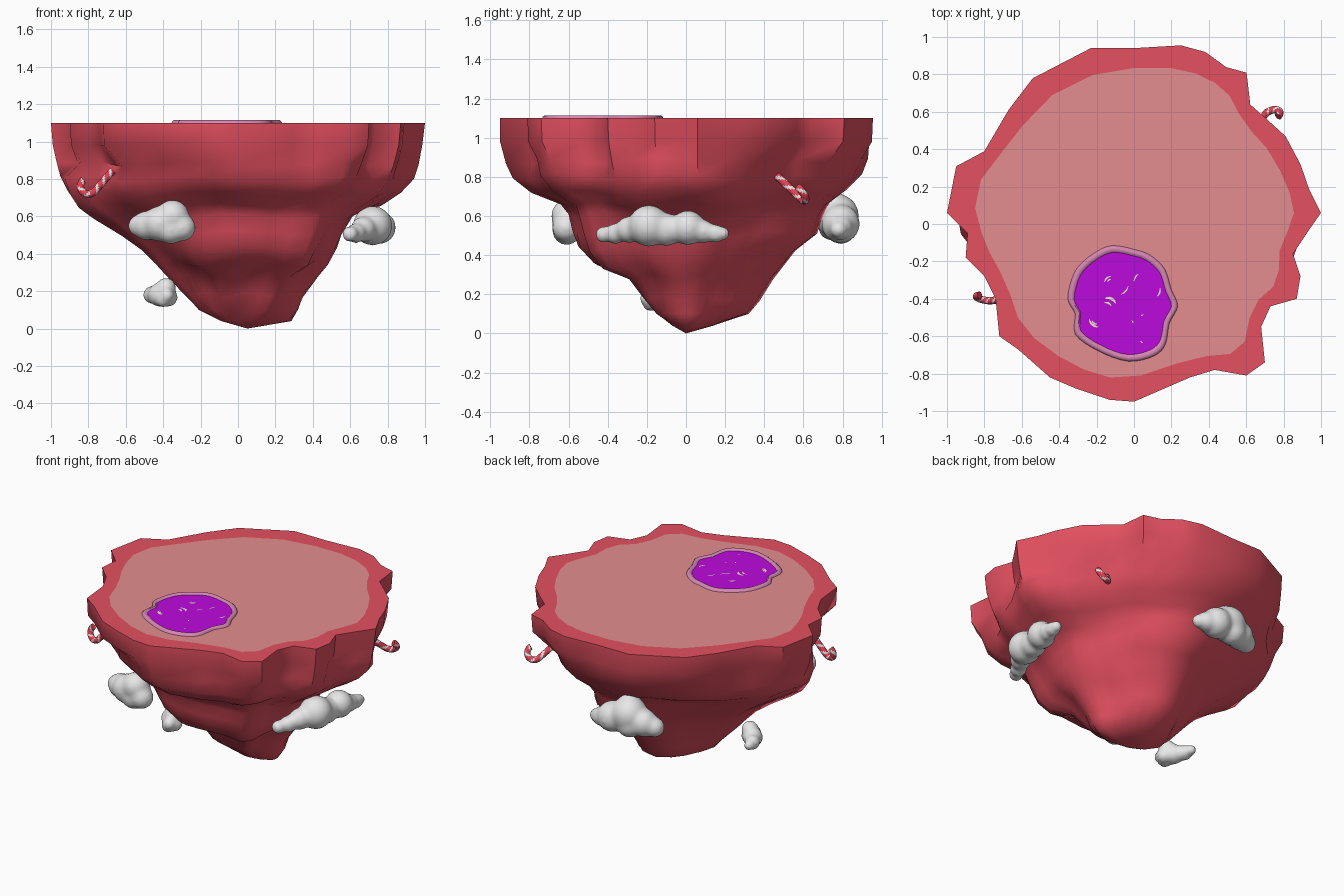
import bpy, bmesh, math, random
from mathutils import Vector

if "Cube" in bpy.data.objects:
    bpy.data.objects.remove(bpy.data.objects["Cube"])
random.seed(4)

def mat(name, rgb):
    m = bpy.data.materials.new(name)
    m.diffuse_color = (*rgb, 1)
    m.use_nodes = True
    m.node_tree.nodes["Principled BSDF"].inputs["Base Color"].default_value = m.diffuse_color
    return m

ROCK = mat("rock red", (0.78, 0.08, 0.117))
SOIL = mat("top pink", (0.78, 0.27, 0.275))
RIM = mat("pond rim mauve", (0.68, 0.24, 0.45))
POND = mat("pond purple", (0.5, 0.003, 0.72))
CREAM = mat("ripple cream", (0.85, 0.85, 0.6))
CLOUD = mat("cloud white", (0.82, 0.82, 0.82))
RED = mat("candy red", (0.75, 0.05, 0.09))
WHITE = mat("candy white", (0.85, 0.83, 0.8))

def finish(name, bm, mats, angle=None):
    bmesh.ops.recalc_face_normals(bm, faces=bm.faces)
    me = bpy.data.meshes.new(name)
    bm.to_mesh(me)
    bm.free()
    ob = bpy.data.objects.new(name, me)
    bpy.context.collection.objects.link(ob)
    for m in mats:
        me.materials.append(m)
    if angle:
        bpy.ops.object.select_all(action='DESELECT')
        ob.select_set(True)
        bpy.context.view_layer.objects.active = ob
        bpy.ops.object.shade_smooth_by_angle(angle=math.radians(angle))
    return ob

def bridge(bm, a, b, rule=lambda j: 0):
    n = len(a)
    for j in range(n):
        f = bm.faces.new((a[j], a[(j + 1) % n], b[(j + 1) % n], b[j]))
        f.material_index = rule(j)

def relax(pts, times):
    for _ in range(times):
        pts = [tuple(.25 * pts[j - 1][c] + .5 * pts[j][c] + .25 * pts[(j + 1) % len(pts)][c]
                     for c in (0, 1)) for j in range(len(pts))]
    return pts

# Floating island: jagged outline swept down by four side profiles
outline = [(-1, .06), (-.95, .31), (-.8, .39), (-.67, .61), (-.54, .78), (-.23, .94), (0, .94),
           (.25, .955), (.38, .92), (.49, .84), (.6, .81), (.62, .64), (.7, .57), (.81, .47),
           (.89, .32), (.935, .19), (1, .06), (.93, -.04), (.85, -.16), (.89, -.28), (.87, -.4),
           (.73, -.44), (.68, -.55), (.7, -.74), (.6, -.81), (.43, -.78), (.3, -.82), (0, -.95),
           (-.13, -.94), (-.31, -.88), (-.45, -.82), (-.62, -.67), (-.72, -.6), (-.74, -.4),
           (-.8, -.28), (-.9, -.18), (-.89, -.05)]
# height, then reach to the right, left, front, back
levels = [(1.1, 1, 1, .95, .955), (.98, .985, .99, .95, .95), (.88, .965, .97, .92, .93),
          (.8, .94, .95, .885, .9), (.72, .87, .91, .79, .82), (.655, .78, .85, .64, .73),
          (.6, .62, .77, .6, .7), (.51, .56, .62, .58, .67), (.43, .53, .51, .55, .56),
          (.345, .48, .43, .47, .49), (.29, .43, .385, .29, .445), (.18, .35, .28, .21, .375),
          (.1, .32, .21, .15, .32), (.04, .285, .09, .07, .14)]

def corner(x, y, z):
    # how far the rock pulls in or out between the four main directions
    if z > .9:
        return 0
    if x > 0:
        return (-.1 if z > .55 else -.06) if y > 0 else (-.03 if z > .6 else .08)
    return (-.06 if z > .7 else -.12) if y > 0 else (-.12 if z > .55 else -.08)

bm = bmesh.new()
prev = None
wob = [random.uniform(-1, 1) for _ in outline]
for k, (z, r, l, f, b) in enumerate(levels):
    pts = []
    amp = 0 if k < 3 else .03 * min(1, (1.1 - z) * 1.6)
    for j, (x, y) in enumerate(relax(outline, [0, 0, 0, 1, 1, 2, 2][min(k, 6)])):
        rr = x * x + y * y
        c2 = x * x / rr
        s = (r if x > 0 else l) * c2 + (f if y < 0 else b) / .95 * (1 - c2)
        s *= 1 + corner(x, y, z) * 2 * abs(x * y) / rr
        n = s * (1 + amp * (wob[j] + .4 * random.uniform(-1, 1)))
        pts.append((x * n, y * n))
    # Fit every ring exactly to its profile on all four sides
    hx, lx = max(p[0] for p in pts), min(p[0] for p in pts)
    hy, ly = max(p[1] for p in pts), min(p[1] for p in pts)
    ring = []
    for j, (x, y) in enumerate(pts):
        dz = 0 if k < 2 or z < .12 else .015 * math.sin(j * 1.1 + k * .4)
        ring.append(bm.verts.new((x * (r / hx if x > 0 else -l / lx),
                                  y * (b / hy if y > 0 else -f / ly), z + dz)))
    if prev:
        bridge(bm, prev, ring)
    else:
        top = ring
    prev = ring
tip = bm.verts.new((.05, 0, 0))
for j in range(len(prev)):
    bm.faces.new((prev[j], prev[(j + 1) % len(prev)], tip))
# Rim band and paler top
inner = [bm.verts.new((x * .885, y * .885, 1.1)) for x, y in relax(outline, 1)]
bridge(bm, top, inner)
bm.faces.new(inner).material_index = 1
finish("island", bm, [ROCK, SOIL], 50)

# Pond with a raised rim; the shore is rounded by four-point subdivision
shore = [(-.12, -.115), (0, -.135), (.085, -.165), (.165, -.24), (.2, -.35), (.235, -.44),
         (.19, -.53), (.17, -.64), (.11, -.705), (-.03, -.735), (-.19, -.68), (-.315, -.59),
         (-.315, -.48), (-.355, -.4), (-.315, -.25), (-.22, -.16)]
for _ in range(2):
    m = len(shore)
    fine = []
    for j in range(m):
        a, p, q, d = (shore[(j + i) % m] for i in (-1, 0, 1, 2))
        fine += [p, tuple((9 * (p[c] + q[c]) - a[c] - d[c]) / 16 for c in (0, 1))]
    shore = fine
cx, cy = -.06, -.425
bm = bmesh.new()
prev = None
def shore_ring(s, z):
    return [bm.verts.new((cx + (x - cx) * s, cy + (y - cy) * s, z)) for x, y in shore]
for s, z in [(1, 1.098), (.99, 1.107), (.96, 1.114), (.91, 1.114), (.875, 1.103)]:
    ring = shore_ring(s, z)
    if prev:
        bridge(bm, prev, ring)
    prev = ring
bm.faces.new(shore_ring(.885, 1.105)).material_index = 1
finish("pond", bm, [RIM, POND], 50)

# Ripple marks: thin flat arcs (x, y, radius, start, sweep, width)
bm = bmesh.new()
marks = [(-.12, -.32, .04, 95, 70, .007), (-.12, -.32, .025, 95, 60, .006),
         (-.09, -.32, .06, 290, 60, .006), (-.14, -.44, .045, 20, 90, .012),
         (-.15, -.45, .03, 20, 90, .008), (-.19, -.5, .05, 190, 80, .01),
         (-.2, -.51, .025, 190, 90, .007), (.05, -.31, .05, 120, 60, .006),
         (.09, -.35, .05, 310, 60, .007), (-.02, -.53, .015, 0, 60, .005),
         (.05, -.5, .015, 90, 60, .005), (.05, -.62, .015, 200, 60, .005)]
for x, y, r, a0, sweep, w in marks:
    pairs = []
    for i in range(7):
        a = math.radians(a0 + sweep * i / 6)
        h = w / 2 * (.3 + math.sin(math.pi * i / 6))
        pairs.append([bm.verts.new((x + q * math.cos(a), y + q * math.sin(a), 1.108))
                      for q in (r - h, r + h)])
    for p, q in zip(pairs, pairs[1:]):
        bm.faces.new((p[0], p[1], q[1], q[0]))
finish("pond_ripples", bm, [CREAM])

# Clouds: overlapping balls fused together (x, y, z, radius)
clouds = {
    "cloud_front": [(-.42, -.59, .56, .095), (-.35, -.6, .6, .09), (-.3, -.61, .54, .075),
                    (-.49, -.56, .55, .08), (-.53, -.55, .55, .06), (-.36, -.61, .525, .075)],
    "cloud_right": [(.6, -.42, .505, .045), (.63, -.36, .51, .055), (.67, -.29, .53, .07),
                    (.72, -.19, .55, .107), (.73, -.1, .53, .085), (.755, .01, .54, .09),
                    (.77, .09, .52, .06), (.78, .15, .51, .048), (.785, .19, .51, .036)],
    "cloud_back": [(-.11, .77, .6, .115), (0, .79, .56, .1), (-.21, .76, .56, .09),
                   (-.13, .79, .54, .085), (-.28, .74, .54, .065), (.08, .79, .54, .065),
                   (-.1, .75, .66, .07), (.13, .78, .53, .045)],
    "cloud_low": [(-.42, -.12, .18, .065), (-.46, -.06, .18, .05), (-.385, -.14, .22, .055),
                  (-.37, -.15, .165, .05), (-.4, -.18, .155, .045), (-.38, -.2, .18, .04),
                  (-.47, -.01, .18, .035)],
}
for name, balls in clouds.items():
    bm = bmesh.new()
    for x, y, z, r in balls:
        made = bmesh.ops.create_icosphere(bm, subdivisions=3, radius=r)
        bmesh.ops.translate(bm, verts=made["verts"], vec=(x, y, z))
    ob = finish(name, bm, [CLOUD])
    fuse = ob.modifiers.new("fuse", 'REMESH')
    fuse.mode = 'VOXEL'
    fuse.voxel_size = .012
    fuse.use_smooth_shade = True
    soft = ob.modifiers.new("soften", 'SMOOTH')
    soft.factor = .5
    soft.iterations = 16

# Candy canes: straight stick with a hook and spiral stripes
def cane(name, start, bend, side, radius=.02, hook=.045):
    start, bend, side = Vector(start), Vector(bend), Vector(side)
    d = (bend - start).normalized()
    side = (side - d * side.dot(d)).normalized()
    normal = d.cross(side)
    path = [(start.lerp(bend, i / 16), d) for i in range(16)]
    for i in range(17):
        a = math.radians(190 * i / 16)
        path.append((bend + side * hook * (1 - math.cos(a)) + d * hook * math.sin(a),
                     d * math.cos(a) + side * math.sin(a)))
    bm = bmesh.new()
    prev = None
    for i, (p, t) in enumerate(path):
        u = normal.cross(t)
        ring = [bm.verts.new(p + radius * (u * math.cos(j * math.pi / 6)
                             + normal * math.sin(j * math.pi / 6))) for j in range(12)]
        if prev:
            bridge(bm, prev, ring, lambda j: int((i / 12 + j / 12) * 6) % 3 // 2)
        else:
            bm.faces.new(ring)
        prev = ring
    bm.faces.new(prev)
    finish(name, bm, [RED, WHITE], 50)

cane("candy_cane_left", (-.67, -.4, .845), (-.765, -.41, .735), (-.8, .3, .5))
cane("candy_cane_right", (.6, .45, .82), (.7, .585, .69), (.75, .1, .3))
